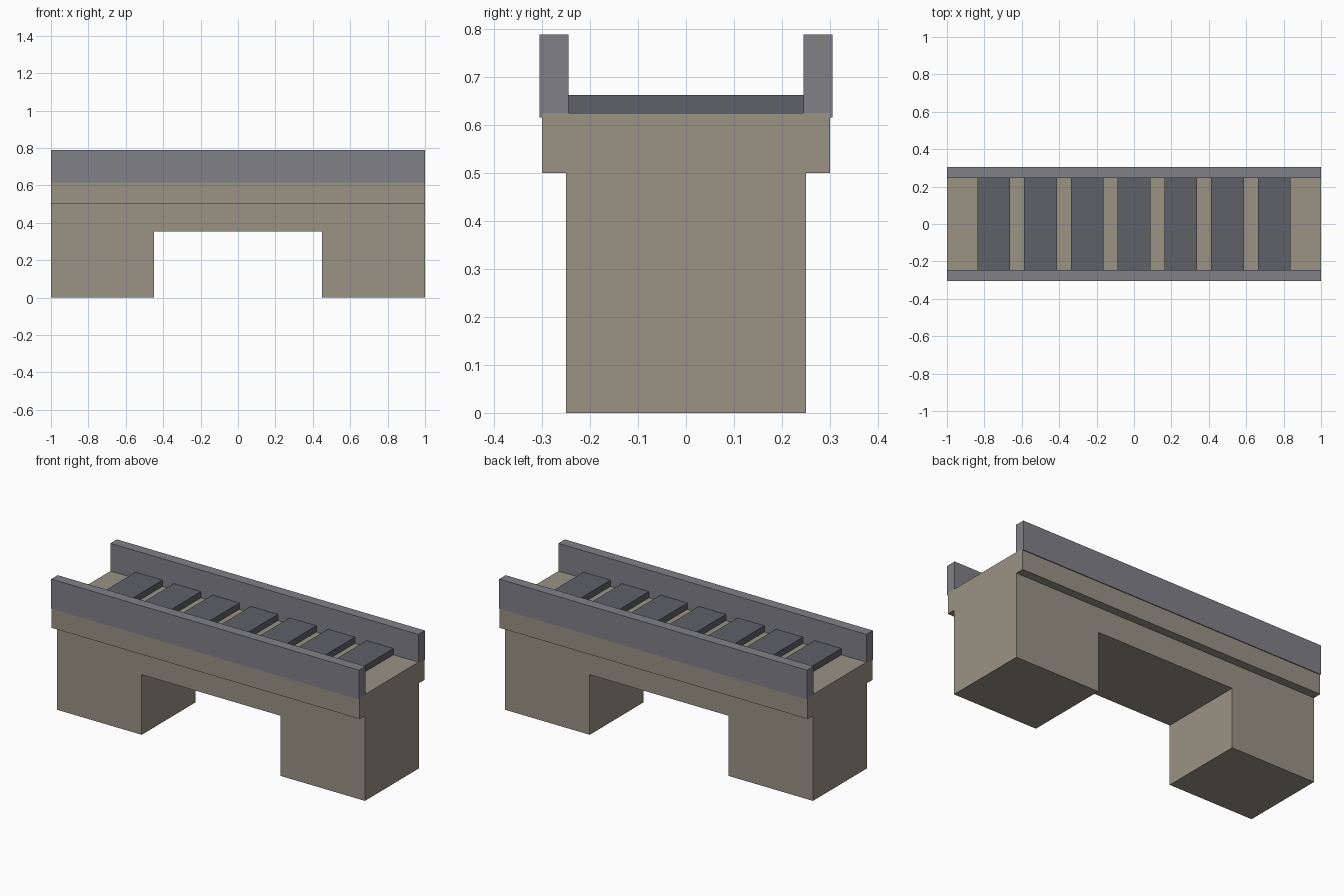
import bpy, bmesh

if "Cube" in bpy.data.objects:
    bpy.data.objects.remove(bpy.data.objects["Cube"])


def material(name, rgb):
    m = bpy.data.materials.new(name)
    m.diffuse_color = (*rgb, 1)
    m.use_nodes = True
    m.node_tree.nodes["Principled BSDF"].inputs["Base Color"].default_value = m.diffuse_color
    return m


stone = material("stone", (0.32, 0.29, 0.235))
rail_grey = material("rail_grey", (0.22, 0.215, 0.24))
slat_grey = material("slat_grey", (0.115, 0.117, 0.14))


def prism(name, profile, y0, y1, mat):
    """Extrude an x-z profile from y0 to y1."""
    bm = bmesh.new()
    face = bm.faces.new([bm.verts.new((x, y0, z)) for x, z in profile])
    ext = bmesh.ops.extrude_face_region(bm, geom=[face])
    verts = [v for v in ext["geom"] if isinstance(v, bmesh.types.BMVert)]
    bmesh.ops.translate(bm, verts=verts, vec=(0, y1 - y0, 0))
    bmesh.ops.recalc_face_normals(bm, faces=bm.faces)
    mesh = bpy.data.meshes.new(name)
    bm.to_mesh(mesh)
    bm.free()
    mesh.materials.append(mat)
    obj = bpy.data.objects.new(name, mesh)
    bpy.context.collection.objects.link(obj)
    return obj


def box(name, x0, x1, y0, y1, z0, z1, mat):
    return prism(name, [(x0, z0), (x1, z0), (x1, z1), (x0, z1)], y0, y1, mat)


# Bridge body: two piers joined above a square opening
prism("bridge_body",
      [(-1, 0), (-0.45, 0), (-0.45, 0.353), (0.45, 0.353),
       (0.45, 0), (1, 0), (1, 0.5), (-1, 0.5)], -0.25, 0.25, stone)

# Overhanging deck
box("deck", -1, 1, -0.3, 0.3, 0.5, 0.625, stone)

# Side parapets, slightly proud of the deck
box("front_parapet", -1, 1, -0.305, -0.245, 0.615, 0.788, rail_grey)
box("back_parapet", -1, 1, 0.245, 0.305, 0.615, 0.788, rail_grey)

# Row of cross slats on the deck
for i in range(7):
    x = (i - 3) * 0.25
    box(f"cross_slat_{i + 1}", x - 0.0875, x + 0.0875, -0.245, 0.245,
        0.62, 0.662, slat_grey)
